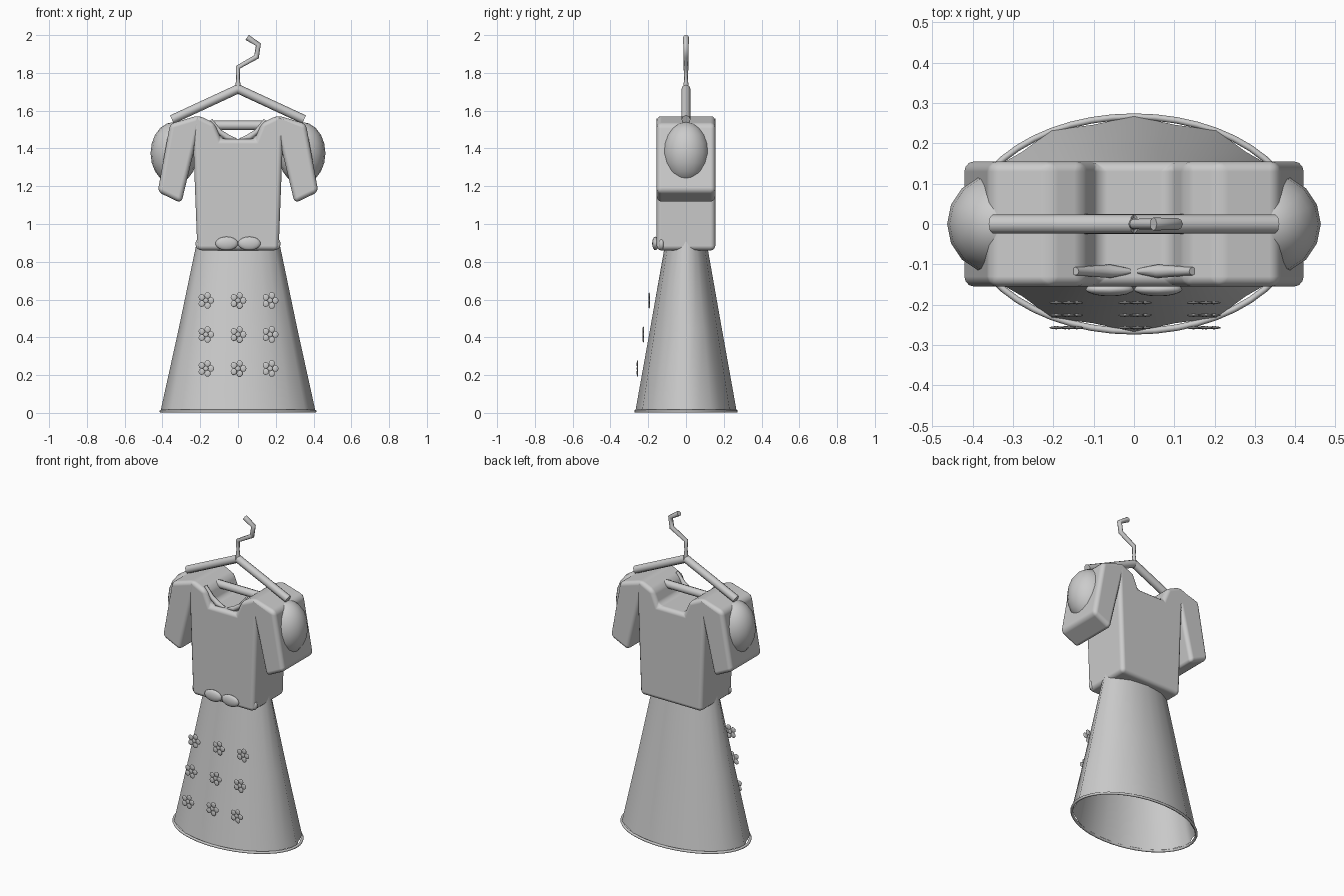
import bpy, bmesh
from math import cos, sin, pi
from mathutils import Vector

default = bpy.data.objects.get("Cube")
if default:
    bpy.data.objects.remove(default)

grey = bpy.data.materials.new("plain grey")
grey.use_nodes = True
grey.diffuse_color = (0.6, 0.6, 0.6, 1)
grey.node_tree.nodes["Principled BSDF"].inputs["Base Color"].default_value = (0.6, 0.6, 0.6, 1)


def finish(name, bm, smooth=True):
    bmesh.ops.recalc_face_normals(bm, faces=bm.faces)
    mesh = bpy.data.meshes.new(name)
    bm.to_mesh(mesh)
    bm.free()
    mesh.materials.append(grey)
    for p in mesh.polygons:
        p.use_smooth = smooth
    obj = bpy.data.objects.new(name, mesh)
    bpy.context.collection.objects.link(obj)
    return obj


def add_ball(bm, centre, radii, u=16, v=10):
    ball = bmesh.ops.create_uvsphere(bm, u_segments=u, v_segments=v, radius=1)["verts"]
    bmesh.ops.scale(bm, vec=radii, verts=ball)
    bmesh.ops.translate(bm, vec=centre, verts=ball)


def ellipsoid(name, centre, radii):
    bm = bmesh.new()
    add_ball(bm, centre, radii)
    return finish(name, bm)


def tube(name, points, radius, thin=None, cyclic=False):
    curve = bpy.data.curves.new(name, "CURVE")
    curve.dimensions = "3D"
    curve.bevel_depth = radius
    curve.bevel_resolution = 2
    curve.use_fill_caps = True
    spline = curve.splines.new("POLY")
    spline.points.add(len(points) - 1)
    spline.use_cyclic_u = cyclic
    for i, (p, co) in enumerate(zip(spline.points, points)):
        p.co = (*co, 1)
        p.radius = thin[i] if thin else 1
    curve.materials.append(grey)
    obj = bpy.data.objects.new(name, curve)
    bpy.context.collection.objects.link(obj)
    return obj


# Skirt: open elliptical cone with shallow pleats
PLEATS = 24
bm = bmesh.new()
rings = []
for z, rx, ry, dip in ((0.01, 0.41, 0.268, 0.95), (0.45, 0.313, 0.189, 0.96), (0.92, 0.215, 0.106, 0.98)):
    ring = []
    for i in range(PLEATS):
        a = 2 * pi * i / PLEATS
        k = dip if i % 2 else 1
        ring.append(bm.verts.new((rx * k * cos(a), ry * k * sin(a), z)))
    rings.append(ring)
for low, high in zip(rings, rings[1:]):
    for i in range(PLEATS):
        j = (i + 1) % PLEATS
        bm.faces.new((low[i], low[j], high[j], high[i]))
finish("skirt", bm)

# Hem cord around the skirt bottom
hem = [(0.408 * cos(2 * pi * i / 48), 0.266 * sin(2 * pi * i / 48), 0.009) for i in range(48)]
tube("hem", hem, 0.008, cyclic=True)

# Bodice with short sleeves: a mirrored outline pulled through the depth
half = [(0.09, 1.45), (0.125, 1.535), (0.21, 1.575), (0.36, 1.53), (0.425, 1.17),
        (0.3, 1.11), (0.235, 1.38), (0.215, 0.86)]
outline = half + [(-x, z) for x, z in reversed(half)]
bm = bmesh.new()
face = bm.faces.new([bm.verts.new((x, -0.155, z)) for x, z in outline])
new = bmesh.ops.extrude_face_region(bm, geom=[face])["geom"]
bmesh.ops.translate(bm, vec=(0, 0.31, 0), verts=[g for g in new if isinstance(g, bmesh.types.BMVert)])
bodice = finish("bodice", bm)
bevel = bodice.modifiers.new("soft edges", "BEVEL")
bevel.width = 0.025
bevel.segments = 3
bevel.harden_normals = True

# Paired parts: puffs, collar, bow and waist beads
for side, s in (("left", 1), ("right", -1)):
    ellipsoid(side + "_sleeve_puff", (s * 0.338, 0, 1.375), (0.125, 0.125, 0.165))
    ellipsoid(side + "_bow_loop", (s * 0.06, -0.162, 0.897), (0.06, 0.017, 0.036))
    ellipsoid(side + "_waist_bead", (s * 0.2, -0.13, 0.895), (0.025, 0.016, 0.032))
    tube(side + "_collar", [(s * x, -0.117, z) for x, z in
                            ((0.01, 1.447), (0.06, 1.46), (0.1, 1.49), (0.145, 1.55))],
         0.017, thin=(0.4, 1, 0.8, 0.6))
    tube(side + "_hanger_arm", [(0, 0, 1.715), (s * 0.35, 0, 1.553)], 0.024)

# Hanger bar and crooked hook
tube("hanger_bar", [(-0.3, 0, 1.522), (0.3, 0, 1.522)], 0.025)
tube("hanger_hook", [(0, 0, 1.71), (0, 0, 1.77), (0, 0, 1.83), (0.098, 0, 1.885),
                     (0.108, 0, 1.95), (0.048, 0, 1.988)], 0.016,
     thin=(1, 0.6, 0.8, 0.9, 0.9, 1))

# Flowers in three rows on the skirt front
for row, (z, y) in enumerate(((0.595, -0.195), (0.415, -0.226), (0.235, -0.257))):
    for col, x in enumerate((-0.17, 0, 0.17)):
        bm = bmesh.new()
        add_ball(bm, (x, y, z), (0.014, 0.004, 0.014), 10, 6)
        for k in range(5):
            a = 2 * pi * k / 5
            add_ball(bm, (x + 0.028 * cos(a), y, z + 0.028 * sin(a)), (0.017, 0.004, 0.017), 10, 6)
        finish(f"flower_{row + 1}_{col + 1}", bm)
